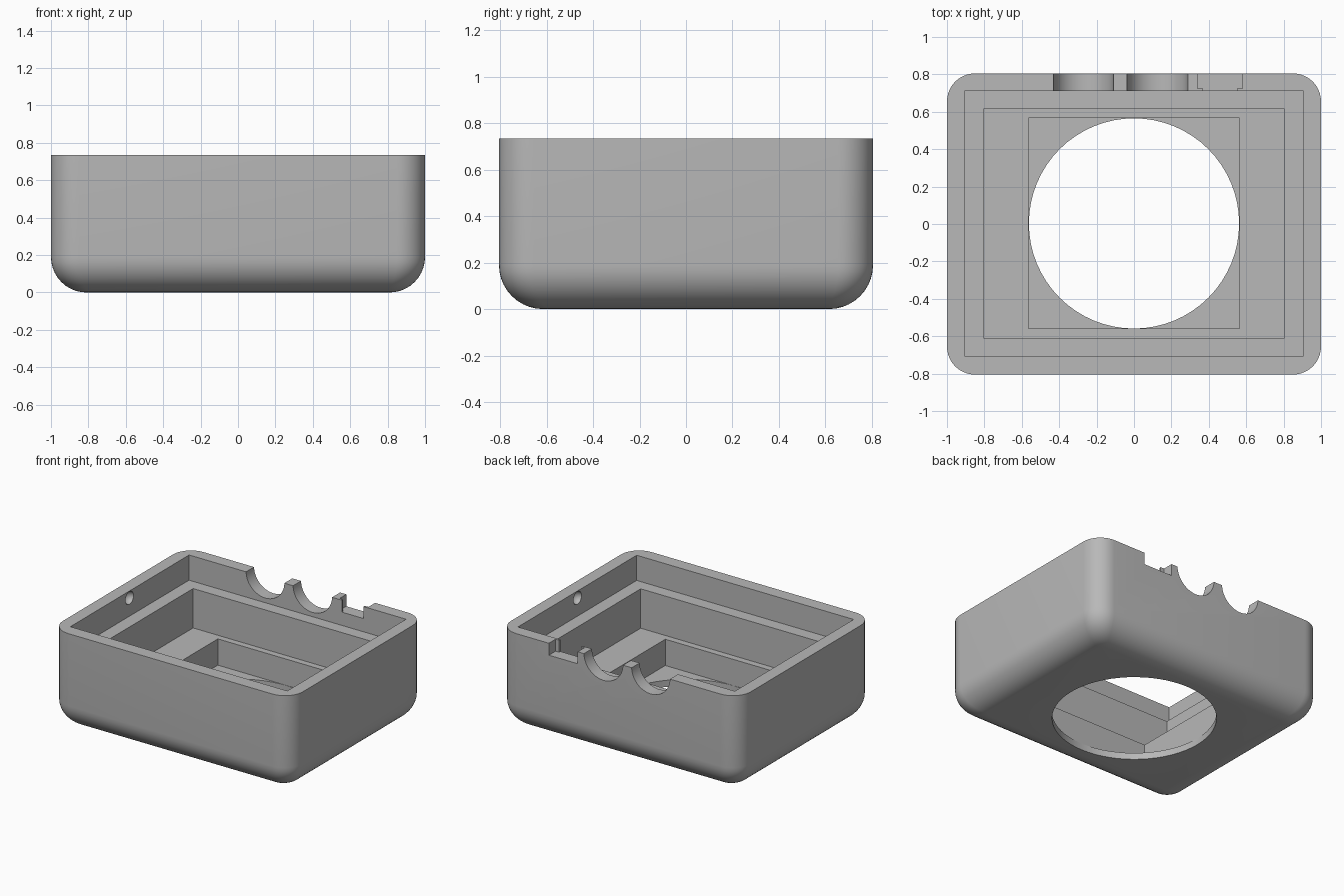
import bpy
import bmesh
from math import cos, sin, pi, radians
from mathutils import Matrix

if "Cube" in bpy.data.objects:
    bpy.data.objects.remove(bpy.data.objects["Cube"])

HALF_X, HALF_Y, TOP = 1.0, 0.805, 0.735
CORNER, FILLET = 0.15, 0.19

grey = bpy.data.materials.new("plain grey")
grey.use_nodes = True
colour = (0.48, 0.48, 0.48, 1)
grey.diffuse_color = colour
grey.node_tree.nodes["Principled BSDF"].inputs["Base Color"].default_value = colour


def to_object(name, bm):
    bmesh.ops.recalc_face_normals(bm, faces=bm.faces)
    mesh = bpy.data.meshes.new(name)
    bm.to_mesh(mesh)
    bm.free()
    mesh.materials.append(grey)
    obj = bpy.data.objects.new(name, mesh)
    bpy.context.collection.objects.link(obj)
    return obj


def rounded_ring(bm, inset, z, steps=10):
    """Rounded rectangle of vertices at one height."""
    r = CORNER - 0.6 * inset
    cx, cy = HALF_X - inset - r, HALF_Y - inset - r
    ring = []
    for q, (sx, sy) in enumerate([(1, 1), (-1, 1), (-1, -1), (1, -1)]):
        for i in range(steps + 1):
            a = (q + i / steps) * pi / 2
            ring.append(bm.verts.new((sx * cx + r * cos(a), sy * cy + r * sin(a), z)))
    return ring


def box(x0, x1, y0, y1, z0, z1):
    bm = bmesh.new()
    bmesh.ops.create_cube(bm, size=1)
    bmesh.ops.scale(bm, vec=(x1 - x0, y1 - y0, z1 - z0), verts=bm.verts)
    bmesh.ops.translate(bm, vec=((x0 + x1) / 2, (y0 + y1) / 2, (z0 + z1) / 2), verts=bm.verts)
    return to_object("box_cutter", bm)


def cylinder(radius, depth, centre, tilt=0, sides=64):
    bm = bmesh.new()
    bmesh.ops.create_cone(bm, cap_ends=True, segments=sides, radius1=radius, radius2=radius,
                          depth=depth,
                          matrix=Matrix.Translation(centre) @ Matrix.Rotation(tilt, 4, 'X'))
    return to_object("round_cutter", bm)


def ball(radius, centre):
    bm = bmesh.new()
    bmesh.ops.create_uvsphere(bm, u_segments=24, v_segments=12, radius=radius,
                              matrix=Matrix.Translation(centre))
    return to_object("ball_cutter", bm)


# Outer block: straight rounded walls with a filleted underside
bm = bmesh.new()
rings = []
for i in range(11):
    a = i / 10 * pi / 2
    rings.append(rounded_ring(bm, FILLET * (1 - sin(a)), FILLET * (1 - cos(a))))
rings.append(rounded_ring(bm, 0, TOP))
for low, high in zip(rings, rings[1:]):
    n = len(low)
    for i in range(n):
        j = (i + 1) % n
        bm.faces.new((low[i], low[j], high[j], high[i]))
bm.faces.new(rings[0])
bm.faces.new(rings[-1])
case = to_object("case_shell", bm)

cutters = [
    # Stepped cavity and round window in the floor
    box(-0.905, 0.905, -0.705, 0.71, 0.545, 1),
    box(-0.805, 0.805, -0.61, 0.615, 0.248, 1),
    box(-0.565, 0.565, -0.56, 0.567, 0.05, 1),
    cylinder(0.562, 0.2, (0, 0.003, 0)),
    # Two round cable notches and a stepped square notch in the back wall
    cylinder(0.16, 0.3, (-0.27, 0.78, TOP + 0.005), pi / 2, 48),
    cylinder(0.163, 0.3, (0.125, 0.78, TOP + 0.005), pi / 2, 48),
    box(0.37, 0.55, 0.66, 0.9, 0.645, 1),
    box(0.34, 0.58, 0.725, 0.9, 0.645, 1),
    # Snap dimples inside the side walls
    ball(0.048, (-0.905, 0, 0.682)),
    ball(0.048, (0.905, 0, 0.682)),
]

bpy.ops.object.select_all(action='DESELECT')
case.select_set(True)
bpy.context.view_layer.objects.active = case
for cutter in cutters:
    cutter.hide_render = True
    mod = case.modifiers.new("cut", 'BOOLEAN')
    mod.operation = 'DIFFERENCE'
    mod.solver = 'EXACT'
    mod.object = cutter
    bpy.ops.object.modifier_apply(modifier=mod.name)
    bpy.data.objects.remove(cutter)

bpy.ops.object.shade_smooth_by_angle(angle=radians(30))
